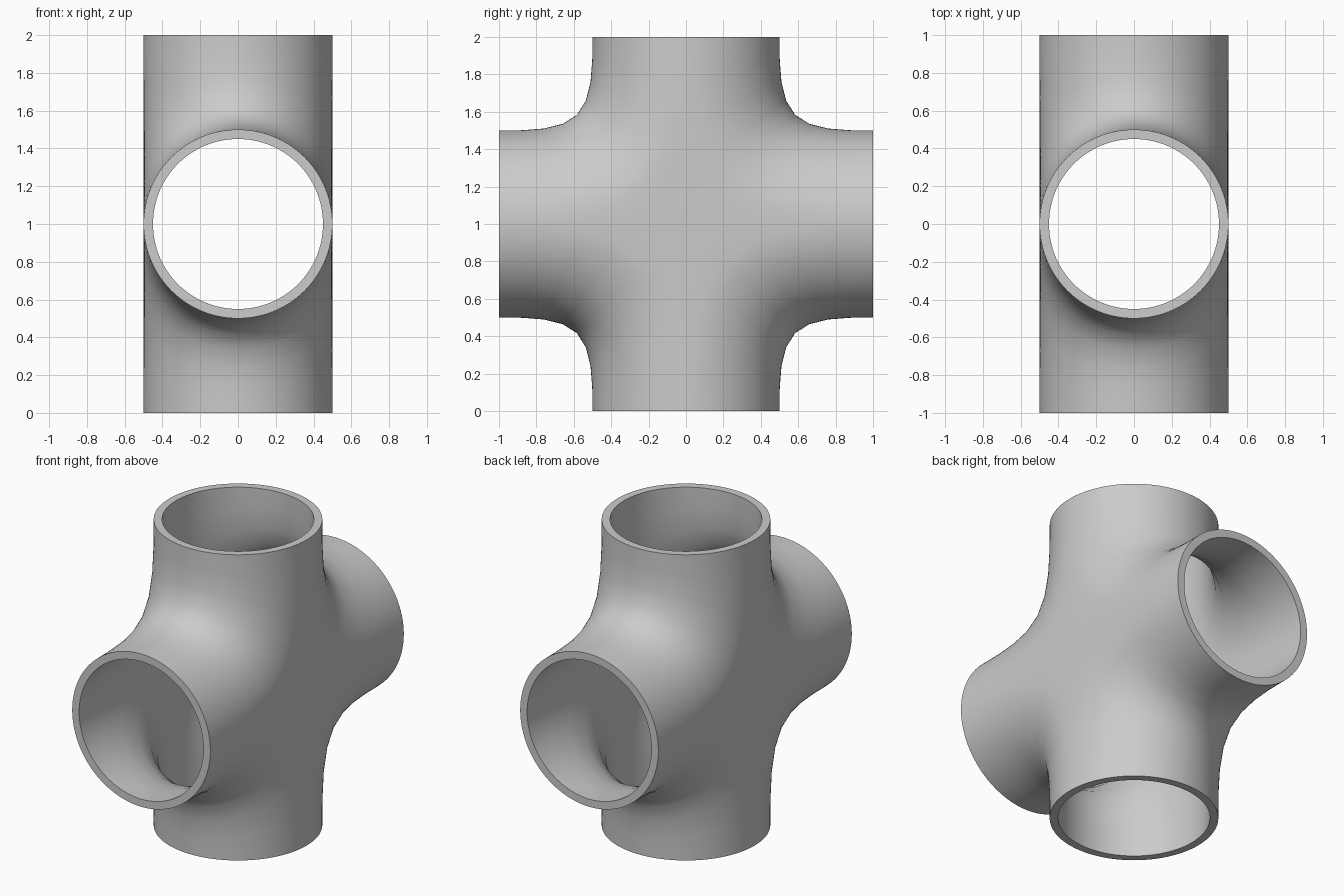
import bpy, bmesh, math
from mathutils import Vector

if "Cube" in bpy.data.objects:
    bpy.data.objects.remove(bpy.data.objects["Cube"])

SIDES = 32
STEP = 2 * math.pi / SIDES
R = 0.5 * 3 / (2 + math.cos(STEP))  # offsets the shrink of subdivision
CENTRE = Vector((0, 0, 1))

bm = bmesh.new()


def add_branch(axis, across):
    """One open arm of the cross, mitred where it meets its neighbours."""
    end, seam = [], []
    for i in range(SIDES):
        c, s = R * math.cos(i * STEP), R * math.sin(i * STEP)
        base = CENTRE + Vector((c, 0, 0)) + across * s
        end.append(bm.verts.new(base + axis))
        seam.append(bm.verts.new(base + axis * abs(s)))
    for i in range(SIDES):
        j = (i + 1) % SIDES
        face = bm.faces.new((seam[i], seam[j], end[j], end[i]))
        face.normal_update()
        mid = face.calc_center_median() - CENTRE
        if face.normal.dot(mid - axis * mid.dot(axis)) < 0:
            face.normal_flip()


# Four arms: up, down, front and back
Y, Z = Vector((0, 1, 0)), Vector((0, 0, 1))
for sign in (1, -1):
    add_branch(Y * sign, Z)
    add_branch(Z * sign, Y)
bmesh.ops.remove_doubles(bm, verts=bm.verts[:], dist=1e-4)

mesh = bpy.data.meshes.new("pipe_cross")
bm.to_mesh(mesh)
bm.free()
pipe = bpy.data.objects.new("pipe_cross", mesh)
bpy.context.collection.objects.link(pipe)
bpy.context.view_layer.objects.active = pipe
pipe.select_set(True)

# Blend the mitres into fillets, then give the wall its thickness
sub = pipe.modifiers.new("fillet", 'SUBSURF')
sub.levels = sub.render_levels = 2
wall = pipe.modifiers.new("wall", 'SOLIDIFY')
wall.thickness = 0.05
wall.offset = -1
for mod in ("fillet", "wall"):
    bpy.ops.object.modifier_apply(modifier=mod)
bpy.ops.object.shade_smooth_by_angle(angle=math.radians(40))
